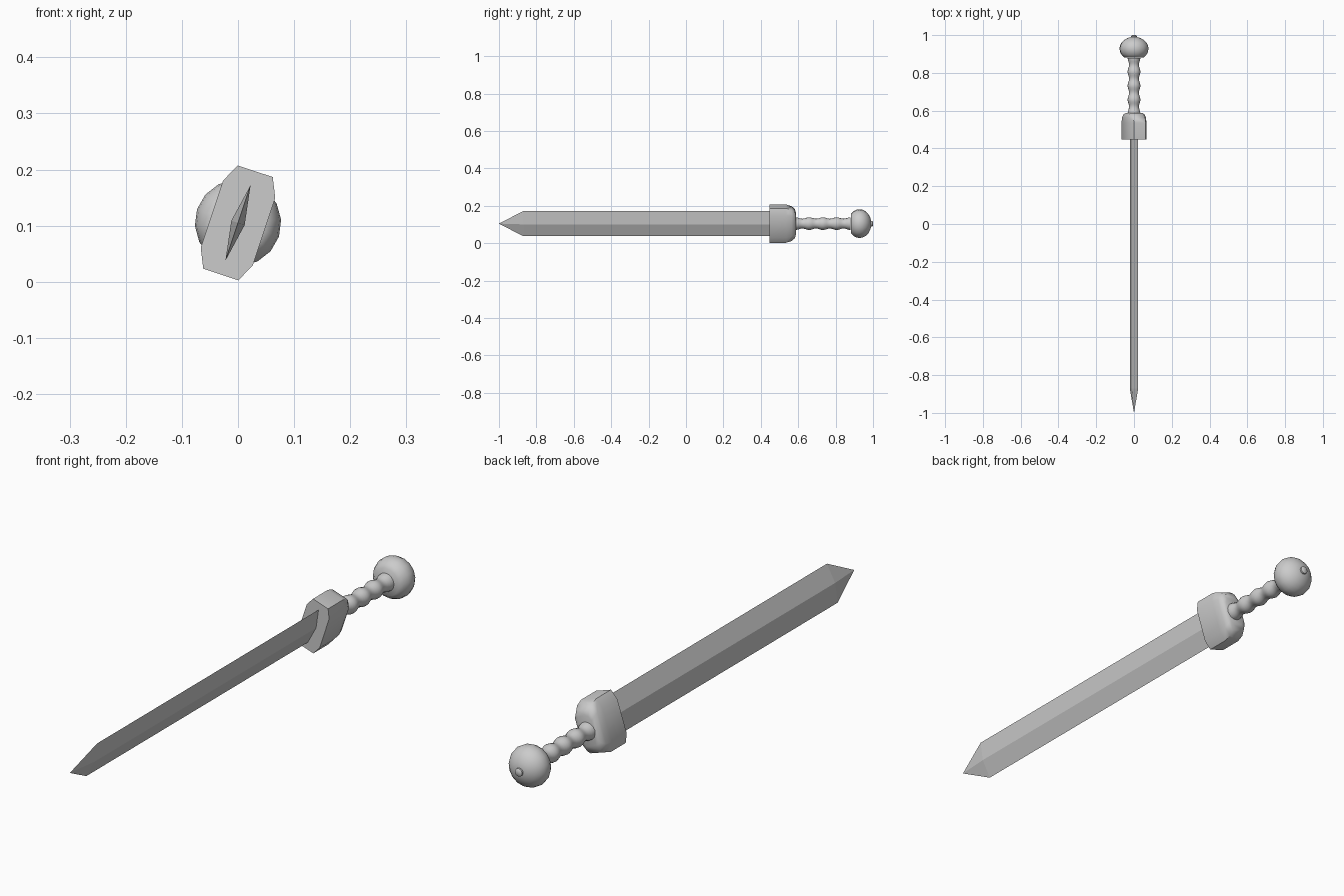
import bpy, bmesh
from math import sin, cos, pi, radians

cube = bpy.data.objects.get("Cube")
if cube:
    bpy.data.objects.remove(cube, do_unlink=True)

TILT = radians(18.4)   # roll of the sword about its length
AXIS_Z = 0.105

steel = bpy.data.materials.new("grey steel")
steel.use_nodes = True
grey = (0.6, 0.6, 0.6, 1)
steel.diffuse_color = grey
steel.node_tree.nodes["Principled BSDF"].inputs["Base Color"].default_value = grey


def loft(name, rings, smooth=None):
    """Skin a list of (y, [(width, height), ...]) sections, capped at both ends."""
    bm = bmesh.new()
    loops = [[bm.verts.new((w, y, h)) for w, h in pts] for y, pts in rings]
    for a, b in zip(loops, loops[1:]):
        n = max(len(a), len(b))
        for i in range(n):
            j = (i + 1) % n
            if len(a) == 1:
                bm.faces.new((a[0], b[j], b[i]))
            else:
                bm.faces.new((a[i], a[j], b[j], b[i]))
    for end in (loops[0], loops[-1]):
        if len(end) > 2:
            bm.faces.new(end)
    bmesh.ops.recalc_face_normals(bm, faces=bm.faces)
    mesh = bpy.data.meshes.new(name)
    bm.to_mesh(mesh)
    bm.free()
    mesh.materials.append(steel)
    obj = bpy.data.objects.new(name, mesh)
    bpy.context.collection.objects.link(obj)
    obj.location.z = AXIS_Z
    obj.rotation_euler.y = TILT
    if smooth:
        bpy.ops.object.select_all(action='DESELECT')
        obj.select_set(True)
        bpy.context.view_layer.objects.active = obj
        bpy.ops.object.shade_smooth_by_angle(angle=radians(smooth))
    return obj


def circle(r, n=16):
    return [(r * cos(2 * pi * i / n), r * sin(2 * pi * i / n)) for i in range(n)]


def turned(name, profile, smooth=50):
    return loft(name, [(y, circle(r)) for y, r in profile], smooth)


# Blade: diamond section running to a point
diamond = [(0.0125, 0), (0, 0.071), (-0.0125, 0), (0, -0.071)]
loft("blade", [(-1, [(0, 0)]), (-0.87, diamond), (0.46, diamond)])

# Guard: eight-sided block rounded towards the grip
corner = [(0.049, 0.063), (0.033, 0.097)]
octagon = (corner + [(-w, h) for w, h in reversed(corner)]
           + [(-w, -h) for w, h in corner] + [(w, -h) for w, h in reversed(corner)])
steps = [(0.447, 1, 1), (0.535, 1, 1), (0.565, 0.96, 0.9),
         (0.582, 0.86, 0.75), (0.588, 0.65, 0.55)]
loft("guard", [(y, [(w * sw, h * sh) for w, h in octagon]) for y, sw, sh in steps], 60)

# Grip: three swellings between flared ends
LOW, HIGH, START, PITCH = 0.026, 0.034, 0.585, 0.0735
grip = []
for i in range(33):
    t = i / 8
    grip.append((START + PITCH * t, LOW + (HIGH - LOW) * abs(cos(pi * t)) ** 2))
turned("grip", grip)

# Pommel: flattened ball with a flat front
RADIUS, HALF, MIDDLE = 0.077, 0.063, 0.928
angles = [-48, -32, -16, 0, 16, 32, 48, 64, 78]
turned("pommel", [(MIDDLE + HALF * sin(radians(a)), RADIUS * cos(radians(a))) for a in angles])

# Small rivet knob closing the pommel
turned("rivet_knob", [(0.98, 0.015), (0.996, 0.015), (1.0, 0.010)])
